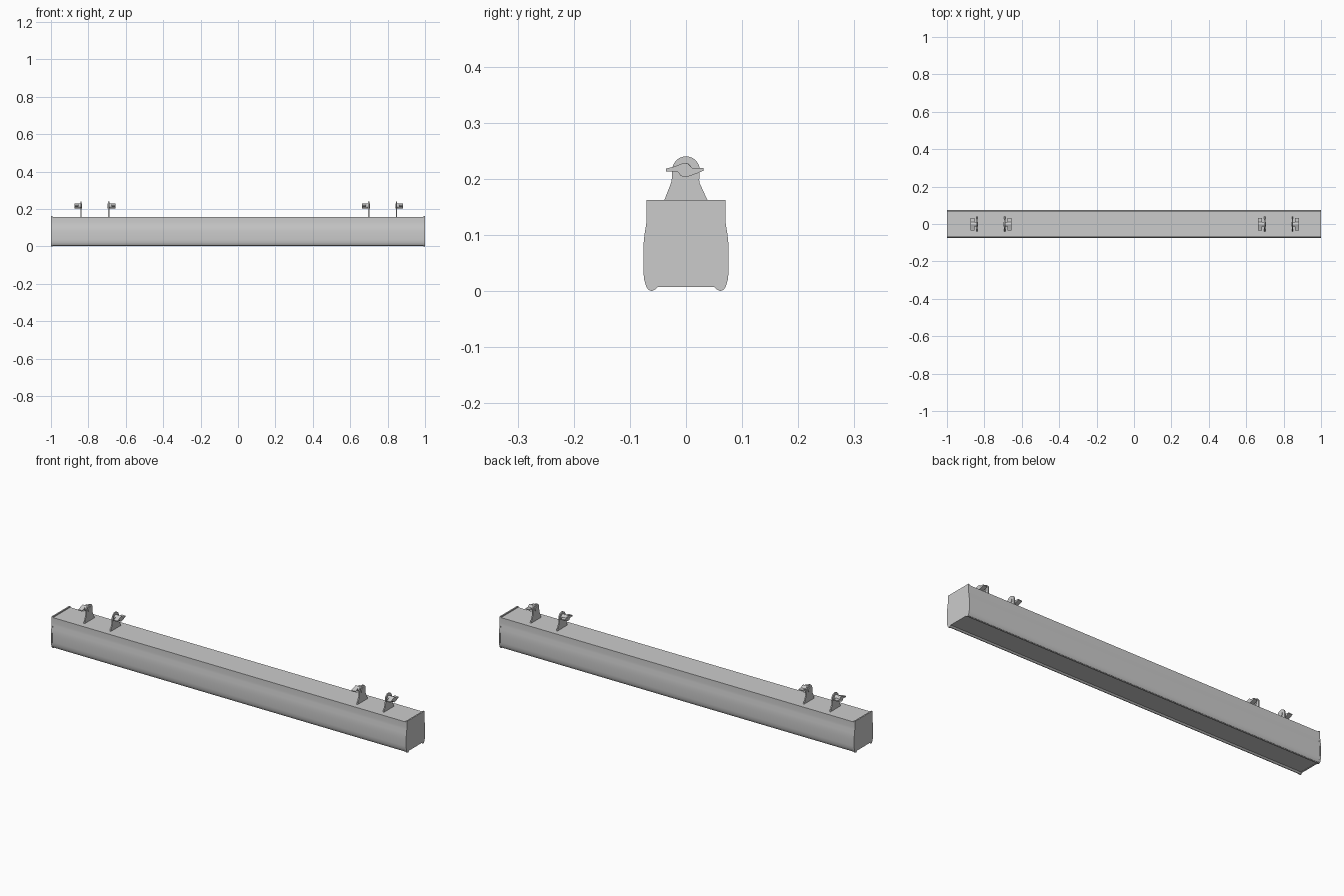
import bpy, bmesh, math

if "Cube" in bpy.data.objects:
    bpy.data.objects.remove(bpy.data.objects["Cube"])


def extrude_x(name, profile, x0, x1, angle=30):
    """Solid made by extruding a closed (y, z) profile from x0 to x1."""
    bm = bmesh.new()
    face = bm.faces.new([bm.verts.new((x0, y, z)) for y, z in profile])
    new = bmesh.ops.extrude_face_region(bm, geom=[face])["geom"]
    bmesh.ops.translate(bm, vec=(x1 - x0, 0, 0),
                        verts=[v for v in new if isinstance(v, bmesh.types.BMVert)])
    bmesh.ops.recalc_face_normals(bm, faces=bm.faces)
    mesh = bpy.data.meshes.new(name)
    bm.to_mesh(mesh)
    bm.free()
    ob = bpy.data.objects.new(name, mesh)
    bpy.context.collection.objects.link(ob)
    bpy.ops.object.select_all(action='DESELECT')
    ob.select_set(True)
    bpy.context.view_layer.objects.active = ob
    bpy.ops.object.shade_smooth_by_angle(angle=math.radians(angle))
    return ob


def arc(cy, cz, r, a0, a1, n):
    angles = [math.radians(a0 + (a1 - a0) * i / n) for i in range(n + 1)]
    return [(cy + r * math.cos(a), cz + r * math.sin(a)) for a in angles]


def symmetric(half):
    return half + [(-y, z) for y, z in reversed(half)]


# Housing: flat top, flared sides, rolled lower lips, recessed panel
housing = [(0.069, 0.157), (0.069, 0.13), (0.070, 0.119), (0.073, 0.10),
           (0.0745, 0.085), (0.075, 0.07), (0.075, 0.035), (0.0735, 0.02),
           (0.070, 0.010), (0.066, 0.004), (0.061, 0.002), (0.056, 0.004),
           (0.052, 0.008)]
extrude_x("housing", symmetric(housing), -0.994, 0.994)

# End caps: the same section, slightly larger
cap = [(0.070, 0.162), (0.070, 0.13), (0.071, 0.119), (0.074, 0.10),
       (0.0755, 0.085), (0.076, 0.07), (0.076, 0.035), (0.0745, 0.02),
       (0.071, 0.008), (0.067, 0.002), (0.061, 0.0), (0.055, 0.003),
       (0.051, 0.007)]
for side, label in ((-1, "left"), (1, "right")):
    extrude_x("end_cap_" + label, symmetric(cap), side * 0.993, side)

# Mounting brackets: tapered plate, round head, screw hub and wing nut
plate = ([(-0.041, 0.156), (0.041, 0.156), (0.024, 0.193), (0.0235, 0.198)]
         + arc(0, 0.2155, 0.0245, 0, 180, 20)
         + [(-0.0255, 0.198), (-0.0265, 0.193)])
hub = arc(-0.002, 0.216, 0.0125, 0, 345, 23)
wing = [(-0.036, 0.218), (-0.02, 0.222), (-0.004, 0.2285), (0.003, 0.2275),
        (0.011, 0.2195), (0.031, 0.219), (0.031, 0.2145), (0.018, 0.209),
        (0.005, 0.2045), (-0.004, 0.203), (-0.010, 0.206), (-0.015, 0.213),
        (-0.036, 0.213)]
brackets = [(-0.839, -1), (-0.691, 1), (0.699, -1), (0.847, 1)]
for i, (x, d) in enumerate(brackets, 1):
    extrude_x(f"bracket_plate_{i}", plate, x - 0.003, x + 0.003)
    extrude_x(f"screw_hub_{i}", hub, x - d * 0.006, x + d * 0.033)
    extrude_x(f"wing_nut_{i}", wing, x + d * 0.014, x + d * 0.036)
